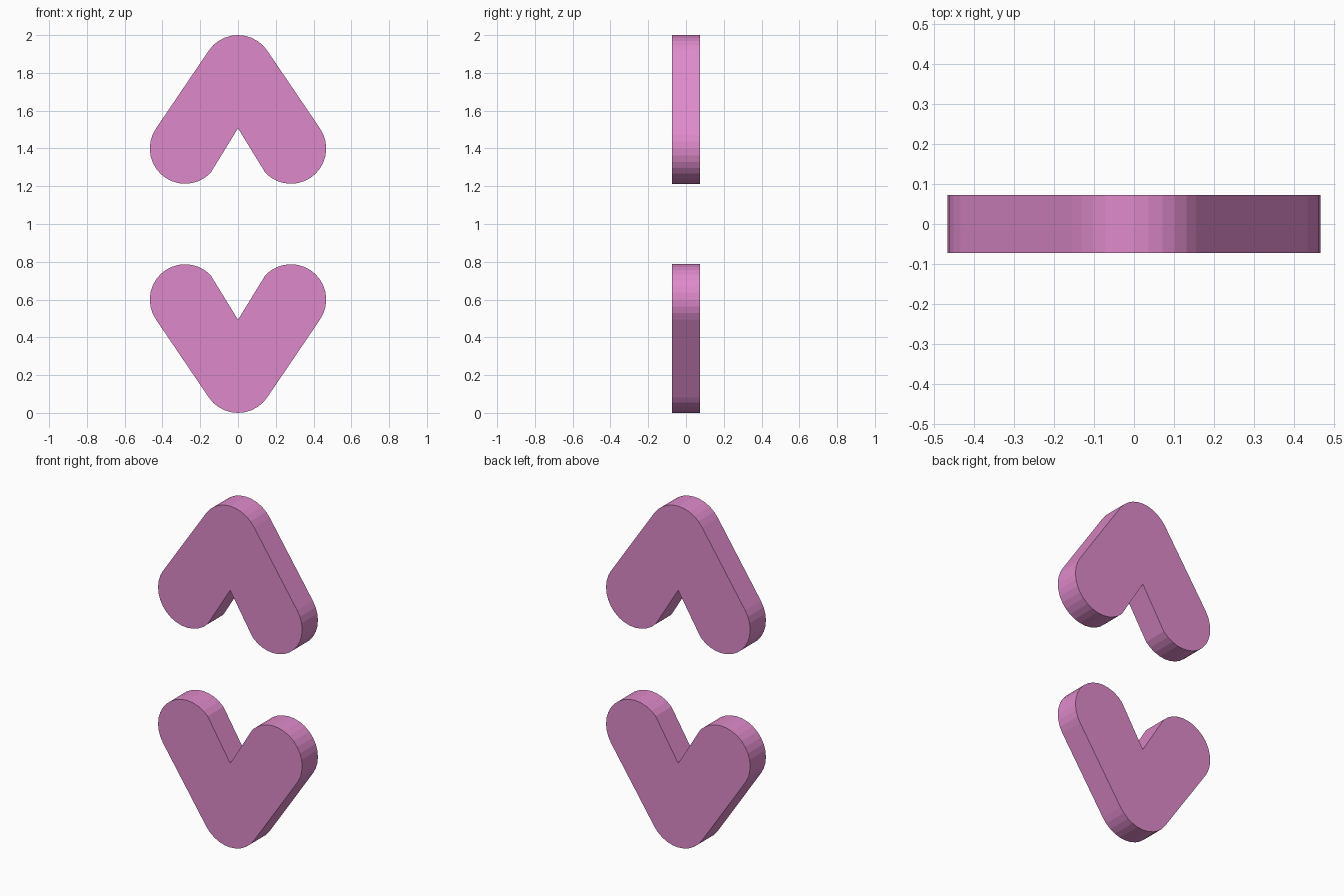
import bpy, bmesh, math

if "Cube" in bpy.data.objects:
    bpy.data.objects.remove(bpy.data.objects["Cube"])

R = 0.187           # radius of the rounded tips
TIP = (0.28, 1.40)  # centre of the right leg tip
APEX = (0.0, 2.0 - R)
HALF_DEPTH = 0.073

pink = bpy.data.materials.new("orchid pink")
pink.diffuse_color = (0.73, 0.255, 0.59, 1.0)
pink.use_nodes = True
pink.node_tree.nodes["Principled BSDF"].inputs["Base Color"].default_value = pink.diffuse_color


def arc(centre, start, end, steps):
    """Points along a circular arc, angles in degrees."""
    pts = []
    for i in range(steps + 1):
        a = math.radians(start + (end - start) * i / steps)
        pts.append((centre[0] + R * math.cos(a), centre[1] + R * math.sin(a)))
    return pts


# Angle of the outer edge normal, tangent to both circles
tangent = math.degrees(math.atan2(TIP[0], APEX[1] - TIP[1]))

# Outline: rounded apex, right tip, inner notch, left tip
right_tip = arc(TIP, tangent, -136, 15)
left_tip = [(-x, z) for x, z in reversed(right_tip)]
outline = arc(APEX, 180 - tangent, tangent, 10) + right_tip + [(0.0, 1.507)] + left_tip


def chevron(name, flip):
    bm = bmesh.new()
    verts = [bm.verts.new((x, -HALF_DEPTH, 2.0 - z if flip else z)) for x, z in outline]
    face = bm.faces.new(verts)
    ext = bmesh.ops.extrude_face_region(bm, geom=[face], use_keep_orig=True)
    moved = [g for g in ext["geom"] if isinstance(g, bmesh.types.BMVert)]
    bmesh.ops.translate(bm, verts=moved, vec=(0, 2 * HALF_DEPTH, 0))
    bmesh.ops.recalc_face_normals(bm, faces=bm.faces[:])
    mesh = bpy.data.meshes.new(name)
    bm.to_mesh(mesh)
    bm.free()
    mesh.materials.append(pink)
    obj = bpy.data.objects.new(name, mesh)
    bpy.context.collection.objects.link(obj)


chevron("upper_chevron", False)
chevron("lower_chevron", True)
